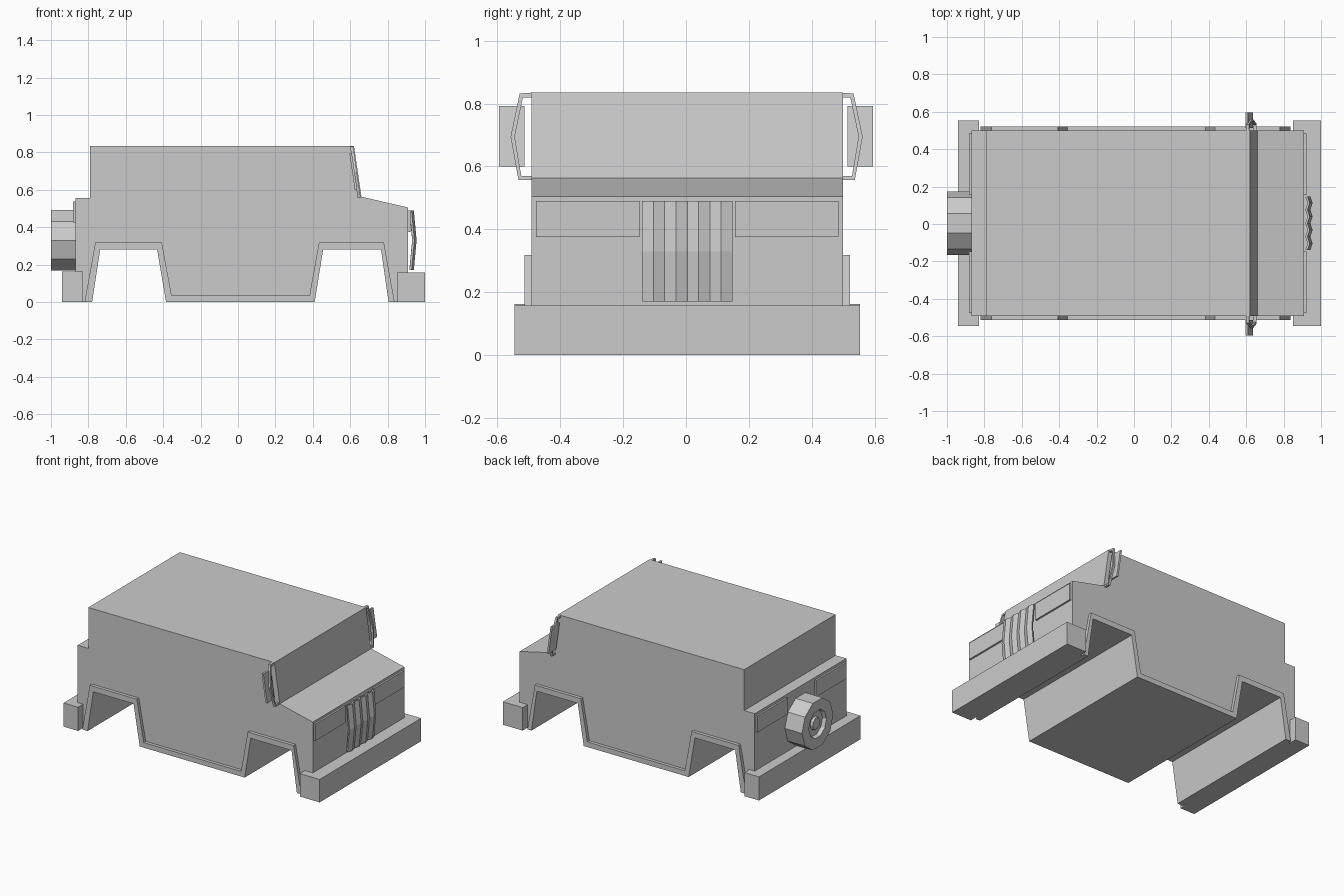
import bpy, bmesh, math

if "Cube" in bpy.data.objects:
    bpy.data.objects.remove(bpy.data.objects["Cube"], do_unlink=True)

CY = 0.004  # centre line of the vehicle

grey = bpy.data.materials.new("light_grey")
grey.use_nodes = True
grey.diffuse_color = (0.6, 0.6, 0.6, 1)
grey.node_tree.nodes["Principled BSDF"].inputs["Base Color"].default_value = (0.6, 0.6, 0.6, 1)


def finish(name, bm, fix=True):
    if fix:
        bmesh.ops.recalc_face_normals(bm, faces=bm.faces)
    mesh = bpy.data.meshes.new(name)
    bm.to_mesh(mesh)
    bm.free()
    mesh.materials.append(grey)
    obj = bpy.data.objects.new(name, mesh)
    bpy.context.collection.objects.link(obj)
    return obj


def extrude(name, points, vector):
    """Closed prism from a flat outline."""
    bm = bmesh.new()
    face = bm.faces.new([bm.verts.new(p) for p in points])
    made = bmesh.ops.extrude_face_region(bm, geom=[face])
    bmesh.ops.translate(bm, vec=vector,
                        verts=[v for v in made["geom"] if isinstance(v, bmesh.types.BMVert)])
    return finish(name, bm)


def side_prism(name, profile, y0, y1):
    return extrude(name, [(x, y0, z) for x, z in profile], (0, y1 - y0, 0))


def box(name, x0, x1, y0, y1, z0, z1):
    return side_prism(name, [(x0, z0), (x1, z0), (x1, z1), (x0, z1)], y0, y1)


# Body shell with open wheel wells
arches = [(-0.78, 0), (-0.737, 0.28), (-0.432, 0.28), (-0.385, 0),
          (0.41, 0), (0.455, 0.28), (0.765, 0.28), (0.805, 0)]
shell = [(0.91, 0), (0.91, 0.505), (0.66, 0.563), (0.62, 0.835),
         (-0.79, 0.835), (-0.79, 0.555), (-0.87, 0.555), (-0.87, 0)]
side_prism("body", arches + shell, CY - 0.495, CY + 0.495)

# Raised trim following the arches and sills
trim_edge = [(-0.82, 0), (-0.763, 0.318), (-0.407, 0.318), (-0.355, 0.035),
             (0.382, 0.035), (0.433, 0.318), (0.78, 0.318), (0.837, 0)]
for side, label in ((-1, "front"), (1, "back")):
    side_prism(label + "_side_trim", arches + trim_edge[::-1],
               CY + side * 0.49, CY + side * 0.517)

# Bumpers
box("nose_bumper", 0.85, 1.0, CY - 0.549, CY + 0.549, 0, 0.157)
box("tail_bumper", -0.94, -0.83, CY - 0.549, CY + 0.549, 0, 0.162)

# Lamp panels at both ends
for side, label in ((-1, "front"), (1, "back")):
    y0, y1 = sorted((CY + side * 0.152, CY + side * 0.481))
    box(label + "_side_headlamp", 0.905, 0.922, y0, y1, 0.375, 0.49)
    box(label + "_side_tail_lamp", -0.882, -0.865, y0, y1, 0.425, 0.537)

# Pleated grille, bowed at mid height
bm = bmesh.new()
rows = []
for x, z in ((0.928, 0.17), (0.943, 0.33), (0.928, 0.49)):
    rows.append([bm.verts.new((x + (0.012 if i % 2 else 0), CY + (i - 4) * 0.036, z))
                 for i in range(9)])
for low, high in zip(rows, rows[1:]):
    for i in range(8):
        bm.faces.new((low[i], low[i + 1], high[i + 1], high[i]))
grille = finish("grille", bm, fix=False)
thick = grille.modifiers.new("thickness", "SOLIDIFY")
thick.thickness = 0.012
thick.offset = -1

# Spare wheel: stepped rings along its axle, closed at each end
bm = bmesh.new()
rings = []
for x, radius in ((-0.865, 0.169), (-1.0, 0.169), (-1.0, 0.095),
                  (-0.975, 0.088), (-0.975, 0.045), (-0.99, 0.04)):
    rings.append([bm.verts.new((x, CY + radius * math.cos(i * math.tau / 10),
                                0.33 + radius * math.sin(i * math.tau / 10)))
                  for i in range(10)])
for a, b in zip(rings, rings[1:]):
    for i in range(10):
        j = (i + 1) % 10
        bm.faces.new((a[i], a[j], b[j], b[i]))
bm.faces.new(rings[0])
bm.faces.new(rings[-1])
finish("spare_wheel", bm)


# Mirrors and their bent brackets, leaning with the windscreen
def lean(z):
    return 0.655 - (z - 0.563) * 0.147


outer = [(0.49, 0.835), (0.531, 0.832), (0.56, 0.695), (0.535, 0.557), (0.49, 0.557)]
inner = [(0.49, 0.57), (0.526, 0.57), (0.547, 0.695), (0.521, 0.819), (0.49, 0.819)]
plate = [(0.514, 0.6), (0.595, 0.6), (0.595, 0.793), (0.514, 0.793)]
for side, label in ((-1, "front"), (1, "back")):
    extrude(label + "_side_mirror_bracket",
            [(lean(z), CY * 0.5 + side * y, z) for y, z in outer + inner], (-0.016, 0, 0))
    extrude(label + "_side_mirror",
            [(lean(z) - 0.012, side * y, z) for y, z in plate], (-0.013, 0, 0))
